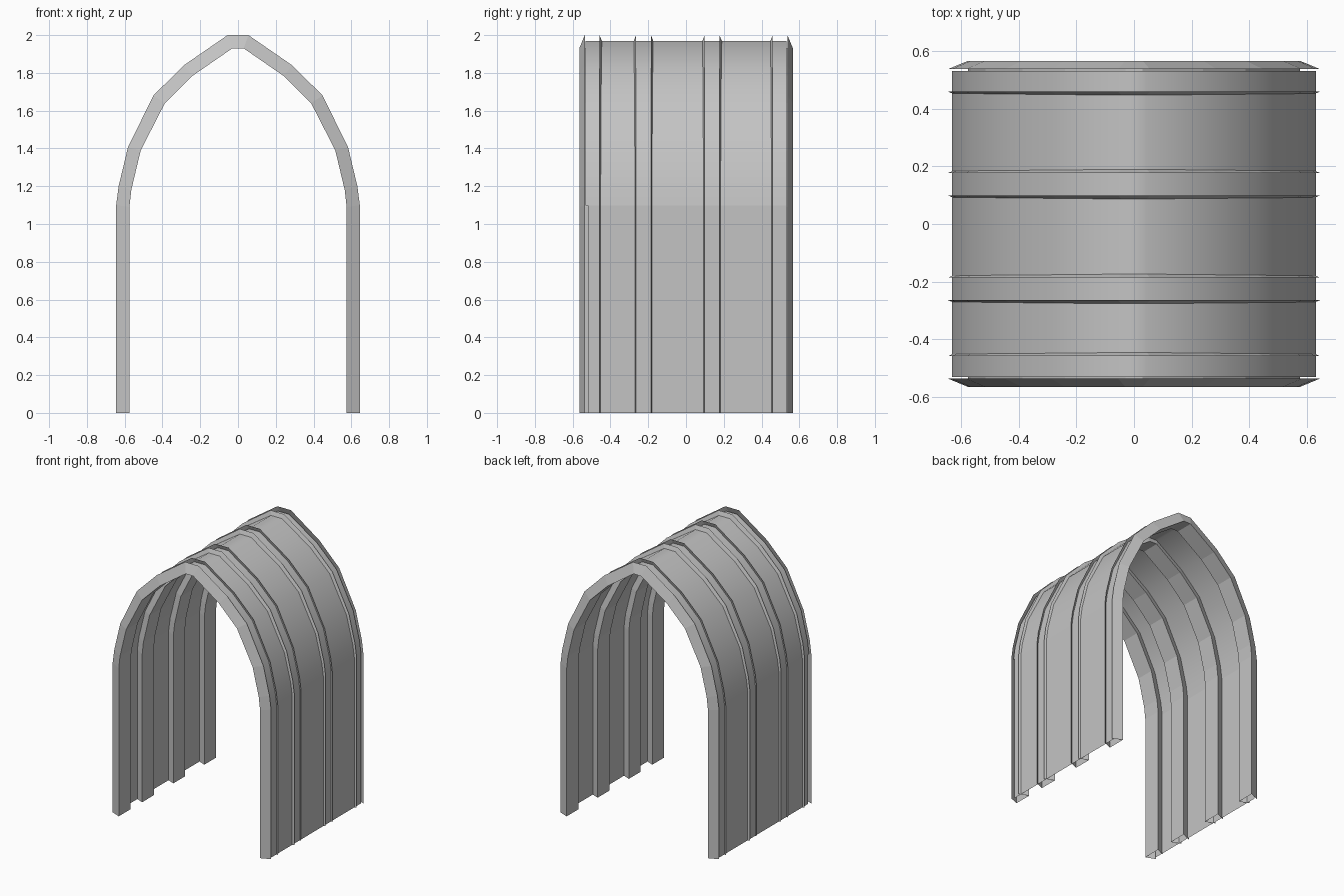
import bpy
import bmesh

cube = bpy.data.objects.get("Cube")
if cube:
    bpy.data.objects.remove(cube, do_unlink=True)

# One plain grey for the whole shelter
GREY = (0.55, 0.55, 0.55, 1)
steel = bpy.data.materials.new("grey steel")
steel.use_nodes = True
steel.diffuse_color = GREY
steel.node_tree.nodes["Principled BSDF"].inputs["Base Color"].default_value = GREY


def mirrored(half):
    """Complete a right-hand profile (ground to crown) across x = 0."""
    return half + [(-x, z) for x, z in reversed(half)]


# Half profiles (x, z) of the arch: rib crest, rib inner face, thin cladding
outer = [(0.645, 0), (0.645, 1.1), (0.632, 1.2), (0.583, 1.405),
         (0.448, 1.68), (0.287, 1.84), (0.055, 2.0)]
inner = [(0.575, 0), (0.575, 1.09), (0.565, 1.18), (0.515, 1.39),
         (0.387, 1.64), (0.24, 1.785), (0.03, 1.93)]
blend = [0.21, 0.21, 0.22, 0.25, 0.3, 0.35, 0.43]
clad = [(a + (c - a) * t, b + (d - b) * t)
        for (a, b), (c, d), t in zip(outer, inner, blend)]


def loft(name, sections, smooth=False):
    """Open surface through sections, each a (y, profile) pair."""
    bm = bmesh.new()
    rows = [[bm.verts.new((x, y, z)) for x, z in path] for y, path in sections]
    for r, s in zip(rows, rows[1:]):
        for i in range(len(r) - 1):
            bm.faces.new((r[i], s[i], s[i + 1], r[i + 1]))
    mesh = bpy.data.meshes.new(name)
    bm.to_mesh(mesh)
    bm.free()
    mesh.materials.append(steel)
    obj = bpy.data.objects.new(name, mesh)
    bpy.context.collection.objects.link(obj)
    if smooth:
        mesh.polygons.foreach_set("use_smooth", [True] * len(mesh.polygons))
    return obj


# Curved roof cladding and the two straight walls
loft("roof_cladding", [(-0.531, mirrored(clad[1:])), (0.531, mirrored(clad[1:]))], True)
for side, sign in (("left", 1), ("right", -1)):
    wall = [(sign * x, z) for x, z in clad[:2]][::sign]
    loft(side + "_wall", [(-0.52, wall), (0.531, wall)])

# Channel ribs: flanks lean in and stand slightly proud of the cladding
crest, base = 0.039, 0.068
crest_path, base_path = mirrored(outer), mirrored(inner)
for i, y in enumerate((-0.497, -0.225, 0.138, 0.498)):
    loft(f"rib_{i + 1}", [(y + crest, crest_path), (y + base, base_path),
                          (y - base, base_path), (y - crest, crest_path)])
